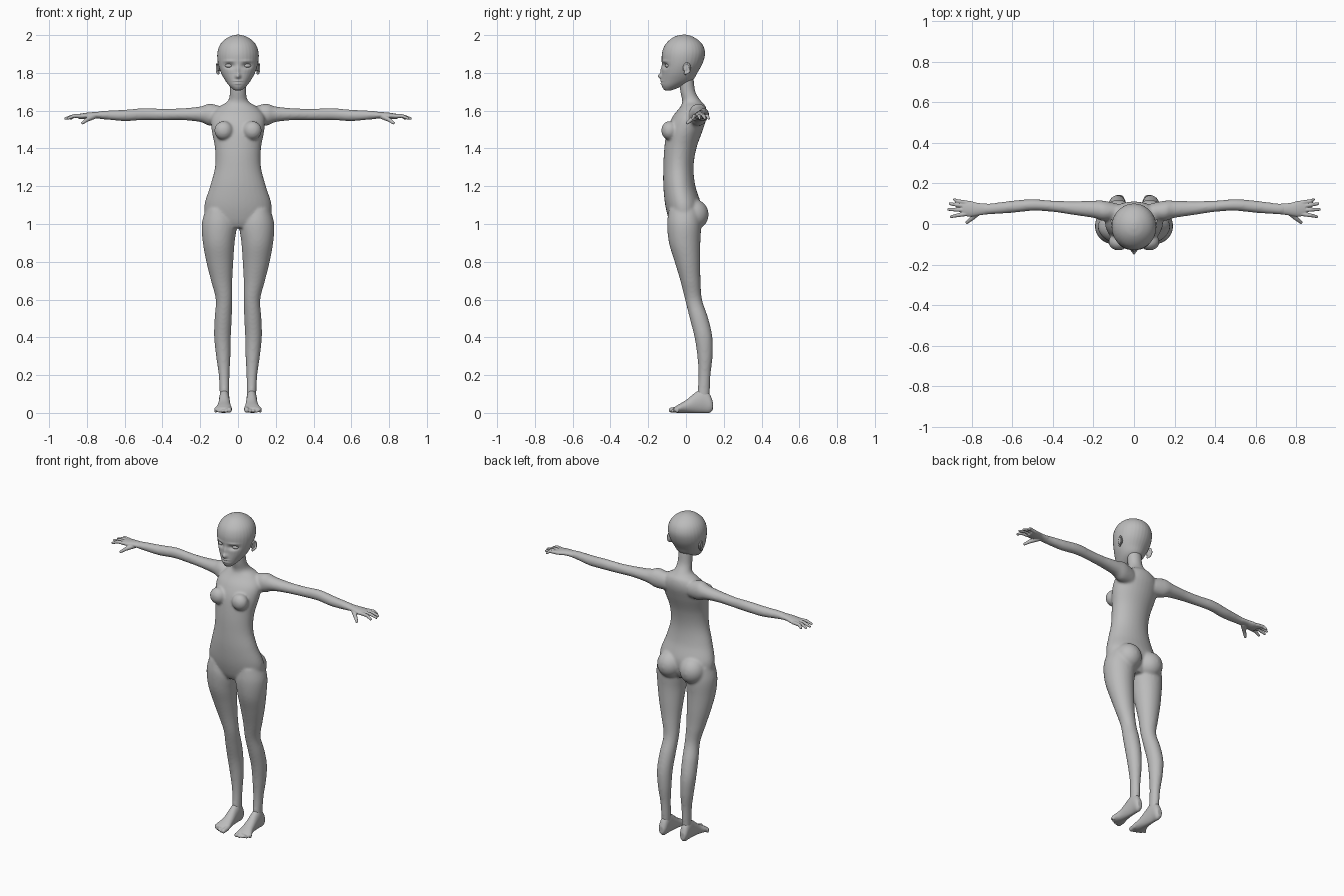
import bpy, bmesh, math
from mathutils import Vector, Matrix

cube = bpy.data.objects.get("Cube")
if cube:
    bpy.data.objects.remove(cube, do_unlink=True)

grey = bpy.data.materials.new("plain_grey")
grey.use_nodes = True
COLOUR = (0.5, 0.5, 0.5, 1)
grey.diffuse_color = COLOUR
grey.node_tree.nodes["Principled BSDF"].inputs["Base Color"].default_value = COLOUR


def spline(rows, steps=6):
    """Smooth interpolation through a short list of section rows."""
    result = []
    last = len(rows) - 1
    for i in range(last):
        a, b, c, d = (rows[max(0, min(last, i + k))] for k in (-1, 0, 1, 2))
        for s in range(steps):
            t = s / steps
            result.append([q + t / 2 * (r - p + t * (2*p - 5*q + 4*r - w + t * (3*(q - r) + w - p)))
                           for p, q, r, w in zip(a, b, c, d)])
    return result + [list(rows[-1])]


def loft(bm, rows, place, sides=32):
    """Closed tube; each row is (position, low u, high u, low v, high v)."""
    rings = []
    for t, u0, u1, v0, v1 in spline(rows):
        ring = []
        for k in range(sides):
            angle = math.tau * k / sides
            u = (u0 + u1) / 2 + (u1 - u0) / 2 * math.cos(angle)
            v = (v0 + v1) / 2 + (v1 - v0) / 2 * math.sin(angle)
            ring.append(bm.verts.new(place(t, u, v)))
        rings.append(ring)
    for low, high in zip(rings, rings[1:]):
        for k in range(sides):
            j = (k + 1) % sides
            bm.faces.new((low[k], low[j], high[j], high[k]))
    bm.faces.new(rings[0][::-1])
    bm.faces.new(rings[-1])


def ball(bm, centre, radii):
    matrix = Matrix.Translation(centre) @ Matrix.Diagonal((*radii, 1))
    bmesh.ops.create_uvsphere(bm, u_segments=24, v_segments=16, radius=1, matrix=matrix)


def digit(bm, start, end, thick, thin):
    """Tapered finger or toe with a round tip."""
    start, end = Vector(start), Vector(end)
    turn = (end - start).to_track_quat("Z", "Y").to_matrix().to_4x4()
    bmesh.ops.create_cone(bm, cap_ends=True, segments=16, radius1=thick, radius2=thin,
                          depth=(end - start).length,
                          matrix=Matrix.Translation((start + end) / 2) @ turn)
    ball(bm, end, (thin, thin, thin))
    ball(bm, start, (thick, thick, thick))


def finish(bm, name, voxel=0, smooth=0):
    """Make the object, fuse its volumes and smooth the blends."""
    bmesh.ops.recalc_face_normals(bm, faces=bm.faces)
    mesh = bpy.data.meshes.new(name)
    bm.to_mesh(mesh)
    bm.free()
    obj = bpy.data.objects.new(name, mesh)
    bpy.context.collection.objects.link(obj)
    bpy.ops.object.select_all(action="DESELECT")
    obj.select_set(True)
    bpy.context.view_layer.objects.active = obj
    if voxel:
        fuse = obj.modifiers.new("fuse", "REMESH")
        fuse.mode, fuse.voxel_size = "VOXEL", voxel
        bpy.ops.object.modifier_apply(modifier="fuse")
        relax = obj.modifiers.new("relax", "SMOOTH")
        relax.factor, relax.iterations = 0.5, smooth
        bpy.ops.object.modifier_apply(modifier="relax")
    obj.data.materials.clear()
    obj.data.materials.append(grey)
    bpy.ops.object.shade_smooth()
    return obj


def push(obj, centre, radii, offset):
    """Soft sculpting stroke around a point."""
    for v in obj.data.vertices:
        d = sum(((p - c) / r) ** 2 for p, c, r in zip(v.co, centre, radii))
        if d < 6:
            v.co += Vector(offset) * math.exp(-d)


upright = lambda t, u, v: (u, v, t)

# Body: torso and neck
body = bmesh.new()
torso = [(.98, .11, -.07, .05), (1.02, .165, -.09, .07), (1.1, .178, -.11, .08),
         (1.2, .148, -.12, .05), (1.3, .122, -.12, .04), (1.4, .122, -.115, .055),
         (1.5, .14, -.1, .09), (1.57, .14, -.07, .11), (1.62, .1, -.03, .105),
         (1.65, .055, -.02, .08), (1.7, .043, -.03, .05), (1.78, .045, -.04, .04)]
loft(body, [(z, -w, w, f, b) for z, w, f, b in torso], upright)

# Body: legs, arms and rounded masses on both sides
leg = [(1.08, .04, .17, -.09, .07), (1, .008, .192, -.1, .08), (.9, .018, .186, -.09, .076),
       (.8, .025, .168, -.06, .076), (.7, .03, .143, -.03, .077), (.6, .03, .118, -.005, .085),
       (.5, .033, .124, .02, .118), (.4, .038, .126, .045, .14), (.3, .04, .116, .06, .141),
       (.2, .045, .102, .066, .13), (.1, .046, .097, .06, .125), (.05, .05, .095, .06, .12)]
arm = [(.08, .02, .1, 1.52, 1.62), (.15, .015, .115, 1.52, 1.637), (.2, .03, .115, 1.54, 1.622),
       (.3, .045, .112, 1.55, 1.612), (.4, .06, .115, 1.55, 1.61), (.5, .065, .122, 1.55, 1.613),
       (.6, .055, .115, 1.545, 1.605), (.7, .048, .102, 1.553, 1.6), (.75, .046, .1, 1.558, 1.594)]
for side in (1, -1):
    sideways = lambda t, u, v: (side * t, u, v)
    loft(body, leg, lambda t, u, v: (side * u, v, t))
    loft(body, arm, sideways)
    ball(body, (side * .078, .04, 1.05), (.078, .08, .082))
    ball(body, (side * .076, -.088, 1.495), (.05, .043, .05))
finish(body, "body", .007, 9)

# Head with sculpted face
skull = bmesh.new()
levels = [(1.708, .02, -.115, -.075), (1.73, .045, -.128, -.02), (1.76, .068, -.13, .035),
          (1.8, .09, -.128, .06), (1.85, .106, -.128, .088), (1.9, .11, -.128, .101),
          (1.94, .1, -.116, .093), (1.97, .078, -.092, .07), (1.992, .045, -.06, .035),
          (2.002, .012, -.025, .005)]
loft(skull, [(z, -w, w, f, b) for z, w, f, b in levels], upright)
head = finish(skull, "head", .004, 5)
push(head, (0, -.13, 1.782), (.013, .03, .013), (0, -.02, 0))
push(head, (0, -.13, 1.81), (.01, .03, .025), (0, -.008, 0))
push(head, (0, -.13, 1.757), (.022, .03, .005), (0, -.006, 0))
push(head, (0, -.13, 1.744), (.018, .03, .005), (0, -.006, 0))
push(head, (0, -.13, 1.75), (.024, .03, .003), (0, .004, 0))
for side in (1, -1):
    push(head, (side * .047, -.12, 1.838), (.026, .04, .013), (0, .017, 0))
    push(head, (side * .05, -.12, 1.862), (.03, .04, .007), (0, -.004, 0))

for side, word in ((1, "left"), (-1, "right")):
    # Eye
    eye = bmesh.new()
    ball(eye, (side * .046, -.094, 1.838), (.023, .017, .012))
    finish(eye, word + "_eye")

    # Ear: rim, bowl and lobe
    ear = bmesh.new()
    for k in range(9):
        a = math.radians(200 - 35 * k)
        b = math.radians(165 - 35 * k)
        rim = [(side * (.108 + .005 * math.cos(t)), .005 + .017 * math.cos(t), 1.825 + .027 * math.sin(t))
               for t in (a, b)]
        digit(ear, *rim, .005, .005)
    ball(ear, (side * .102, .004, 1.825), (.007, .016, .025))
    ball(ear, (side * .104, -.003, 1.798), (.006, .008, .009))
    finish(ear, word + "_ear", .003, 2)

    # Hand: palm, four fingers and thumb
    hand = bmesh.new()
    palm = [(.72, .048, .1, 1.557, 1.595), (.77, .042, .104, 1.56, 1.592),
            (.81, .036, .114, 1.556, 1.588), (.845, .042, .112, 1.557, 1.582)]
    loft(hand, palm, lambda t, u, v: (side * t, u, v))
    for y, tip_x, tip_y in ((.105, .885, .12), (.087, .907, .1), (.068, .914, .072), (.05, .9, .036)):
        knuckle = (side * .87, (y + tip_y) / 2, 1.572)
        digit(hand, (side * .825, y, 1.571), knuckle, .011, .0095)
        digit(hand, knuckle, (side * tip_x, tip_y, 1.559), .0095, .007)
    digit(hand, (side * .765, .06, 1.57), (side * .8, .027, 1.552), .016, .011)
    digit(hand, (side * .8, .027, 1.552), (side * .823, .008, 1.535), .011, .008)
    finish(hand, word + "_hand", .003, 3)

    # Foot: heel, arch, instep and five toes
    foot = bmesh.new()
    sole = [(.142, .058, .09, .015, .06), (.125, .048, .098, 0, .1), (.09, .045, .1, 0, .13),
            (.05, .043, .102, 0, .108), (0, .038, .108, 0, .068), (-.04, .032, .122, 0, .044),
            (-.065, .04, .118, .002, .028)]
    loft(foot, sole, lambda t, u, v: (side * u, t, v))
    for k in range(5):
        x = .046 + .018 * k
        size = .015 if k == 0 else .011 - .0006 * k
        digit(foot, (side * x, -.045, .02), (side * x, -.078 + .002 * k * k, size), size, size * .9)
    finish(foot, word + "_foot", .004, 3)
